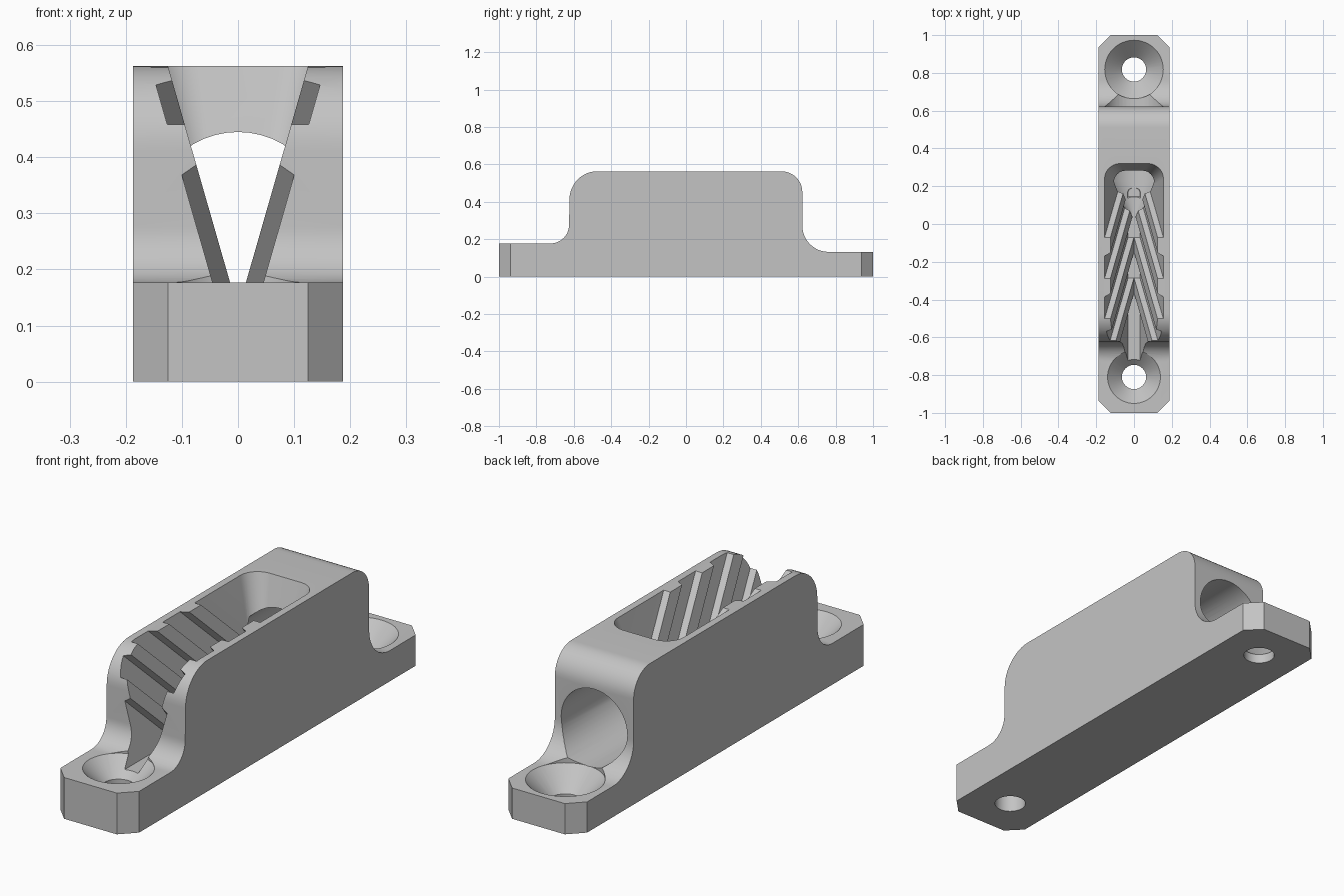
import bpy, bmesh
from math import sin, cos, pi, radians

old = bpy.data.objects.get("Cube")
if old:
    bpy.data.objects.remove(old, do_unlink=True)

grey = bpy.data.materials.new("plain grey")
grey.use_nodes = True
grey.diffuse_color = (0.55, 0.55, 0.55, 1)
grey.node_tree.nodes["Principled BSDF"].inputs["Base Color"].default_value = (0.55, 0.55, 0.55, 1)


def loft(name, rings):
    """Closed solid through rings that all have the same number of points."""
    bm = bmesh.new()
    rows = [[bm.verts.new(p) for p in ring] for ring in rings]
    n = len(rows[0])
    for a, b in zip(rows, rows[1:]):
        for i in range(n):
            j = (i + 1) % n
            bm.faces.new((a[i], a[j], b[j], b[i]))
    bm.faces.new(rows[0])
    bm.faces.new(rows[-1])
    bmesh.ops.recalc_face_normals(bm, faces=bm.faces)
    mesh = bpy.data.meshes.new(name)
    bm.to_mesh(mesh)
    bm.free()
    mesh.materials.append(grey)
    ob = bpy.data.objects.new(name, mesh)
    bpy.context.collection.objects.link(ob)
    return ob


def boolean(target, tool, operation="DIFFERENCE"):
    """Apply a boolean and discard the tool."""
    mod = target.modifiers.new("cut", "BOOLEAN")
    mod.operation, mod.object, mod.solver = operation, tool, "EXACT"
    bpy.context.view_layer.objects.active = target
    bpy.ops.object.modifier_apply(modifier=mod.name)
    bpy.data.objects.remove(tool, do_unlink=True)


def arc(cx, cy, r, start, end, steps=12):
    angles = [radians(start + (end - start) * i / steps) for i in range(steps + 1)]
    return [(cx + r * cos(a), cy + r * sin(a)) for a in angles]


# Body: side profile with rounded shoulders and filleted feet
HALF = 0.187
TOP = 0.563
side = [(-1, 0), (1, 0), (1, 0.132)]
side += arc(0.762, 0.272, 0.14, 270, 180)
side += arc(0.51, TOP - 0.112, 0.112, 0, 90)
side += arc(-0.473, TOP - 0.15, 0.15, 90, 180)
side += arc(-0.725, 0.277, 0.1, 0, -90)
side += [(-1, 0.177)]
body = loft("cleat_body", [[(x, y, z) for y, z in side] for x in (-HALF, HALF)])

# Chamfered plan corners
plan = [(0.125, -1.01), (0.125, -1), (HALF, -0.937), (0.25, -0.937),
        (0.25, 0.937), (HALF, 0.937), (0.125, 1), (0.125, 1.01)]
plan += [(-x, y) for x, y in reversed(plan)]
boolean(body, loft("corner_trim", [[(x, y, z) for x, y in plan] for z in (-0.1, 0.7)]),
        "INTERSECT")

# Tapered rope channel with a rounded, leaning back end
FLOOR, ROOF, SLOPE = 0.13, 0.60, 0.287
CREST, GROOVE = 0.125, 0.156


def footprint(half, back, r, z):
    pts = [(-half, -0.8), (half, -0.8)]
    pts += arc(half - r, back - r, r, 0, 90) + arc(r - half, back - r, r, 90, 180)
    return [(x, y, z) for x, y in pts]


def width(base, z):
    return base + SLOPE * (z - TOP)


channel = loft("rope_channel", [
    footprint(width(GROOVE, FLOOR), 0.19, 0.025, FLOOR),
    footprint(width(GROOVE, ROOF), 0.331, 0.088, ROOF)])

# Slanted gripping ridges, left out of the channel cut on both walls
PITCH = 0.216
for k in range(4):
    edge = -0.072 - PITCH * k
    for s in (-1, 1):
        rings = []
        for z in (0.7, 0.1):
            inner, outer = width(CREST, z), width(GROOVE, z) + 0.02
            y = edge + TOP - z
            rings.append([(s * inner, y, z), (s * inner, y - 0.08, z),
                          (s * outer, y - 0.11, z), (s * outer, y, z)])
        boolean(channel, loft("ridge", rings))
boolean(body, channel)


# Rope exit hole through the back, narrowing to the channel floor
def upright_ring(y, z, r):
    return [(x, y, h) for x, h in arc(0, z, r, 0, 352.5, 47)]


boolean(body, loft("rope_exit", [upright_ring(0.03, 0.14, 0.008),
                                 upright_ring(0.23, 0.288, 0.157),
                                 upright_ring(0.95, 0.288, 0.157)]))


# Countersunk screw holes
def flat_ring(y, z, r):
    return [(x, h, z) for x, h in arc(0, y, r, 0, 352.5, 47)]


for y, top, r in ((-0.81, 0.177, 0.14), (0.818, 0.132, 0.155)):
    bore = 0.064
    boolean(body, loft("screw_hole", [flat_ring(y, -0.1, bore),
                                      flat_ring(y, top - r + bore, bore),
                                      flat_ring(y, top, r),
                                      flat_ring(y, top + 0.2, r)]))

# Smooth curved surfaces, keep edges crisp
bpy.ops.object.select_all(action="DESELECT")
body.select_set(True)
bpy.context.view_layer.objects.active = body
bpy.ops.object.shade_smooth_by_angle(angle=radians(25))
